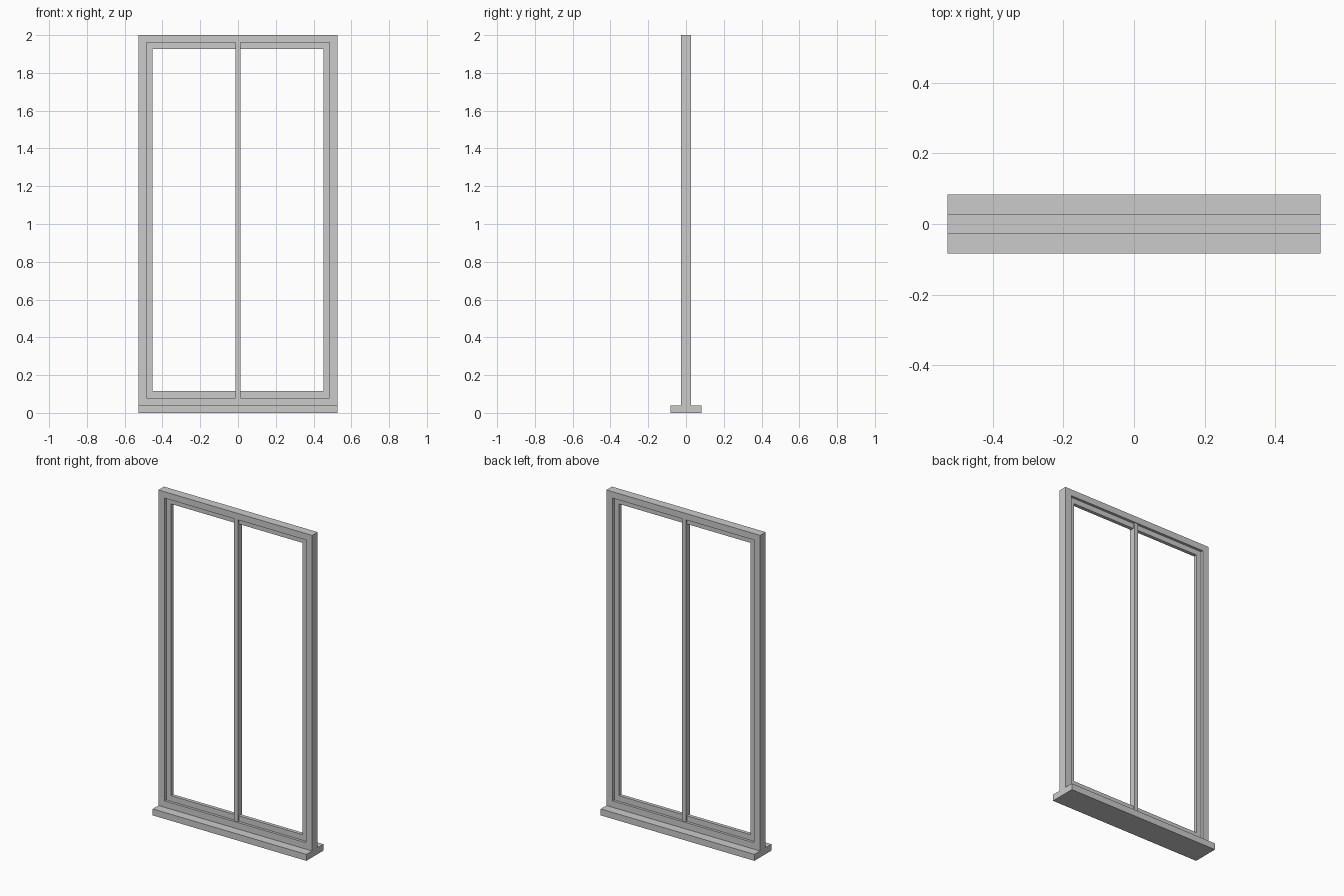
import bpy, bmesh

if "Cube" in bpy.data.objects:
    bpy.data.objects.remove(bpy.data.objects["Cube"])


def block(name, x, y, z0, z1):
    """Box centred on x = 0, y = 0 with half sizes x, y."""
    bm = bmesh.new()
    bmesh.ops.create_cube(bm, size=1)
    for v in bm.verts:
        v.co = (v.co.x * 2 * x, v.co.y * 2 * y, z0 if v.co.z < 0 else z1)
    finish(name, bm)


def ring(name, outer, inner, y):
    """Rectangular frame; outer and inner are (half width, bottom, top)."""
    bm = bmesh.new()
    loops = []
    for (w, b, t), d in ((outer, -y), (inner, -y), (inner, y), (outer, y)):
        loops.append([bm.verts.new((px, d, pz))
                      for px, pz in ((-w, b), (w, b), (w, t), (-w, t))])
    for k in range(4):
        a, c = loops[k], loops[(k + 1) % 4]
        for i in range(4):
            j = (i + 1) % 4
            bm.faces.new((a[i], a[j], c[j], c[i]))
    bmesh.ops.recalc_face_normals(bm, faces=bm.faces[:])
    finish(name, bm)


def finish(name, bm):
    mesh = bpy.data.meshes.new(name)
    bm.to_mesh(mesh)
    bm.free()
    bpy.context.collection.objects.link(bpy.data.objects.new(name, mesh))


# Sill board
block("sill", 0.528, 0.083, 0.0, 0.04)

# Outer frame and the thinner recessed sash inside it
opening = (0.485, 0.08, 1.96)
ring("outer_frame", (0.528, 0.04, 2.0), opening, 0.027)
ring("sash_frame", opening, (0.452, 0.115, 1.927), 0.011)

# Central upright
block("mullion", 0.0135, 0.021, 0.08, 1.96)
